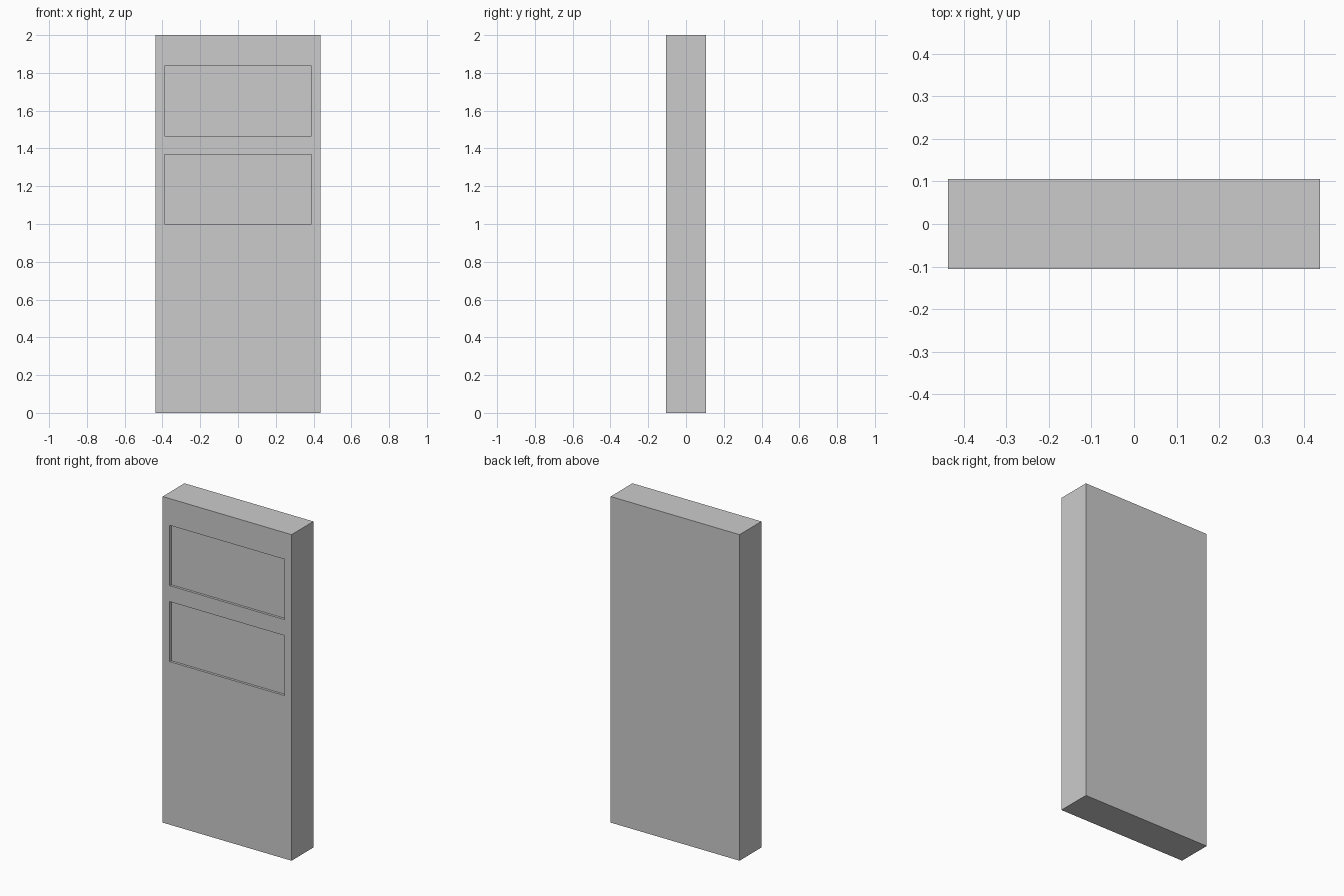
import bpy

if "Cube" in bpy.data.objects:
    bpy.data.objects.remove(bpy.data.objects["Cube"])

WIDTH, DEPTH, HEIGHT = 0.875, 0.212, 2.0
RECESS_WIDTH, RECESS_DEPTH = 0.778, 0.015
RECESSES = {"upper": (1.466, 1.836), "lower": (1.0, 1.368)}  # bottom and top z


def box(name, size, centre):
    bpy.ops.mesh.primitive_cube_add(size=1, location=centre)
    obj = bpy.context.object
    obj.name = name
    obj.scale = size
    bpy.ops.object.transform_apply(location=False, rotation=False, scale=True)
    return obj


# Main slab
slab = box("panel_body", (WIDTH, DEPTH, HEIGHT), (0, 0, HEIGHT / 2))

# Two shallow rectangular recesses in the front face
for label, (low, high) in RECESSES.items():
    cutter = box(label + "_recess_cutter",
                 (RECESS_WIDTH, RECESS_DEPTH * 2, high - low),
                 (0, -DEPTH / 2, (low + high) / 2))
    cutter.hide_render = True
    cut = slab.modifiers.new(label + "_recess", 'BOOLEAN')
    cut.operation = 'DIFFERENCE'
    cut.solver = 'EXACT'
    cut.object = cutter
    bpy.context.view_layer.objects.active = slab
    bpy.ops.object.modifier_apply(modifier=cut.name)
    bpy.data.objects.remove(cutter)
